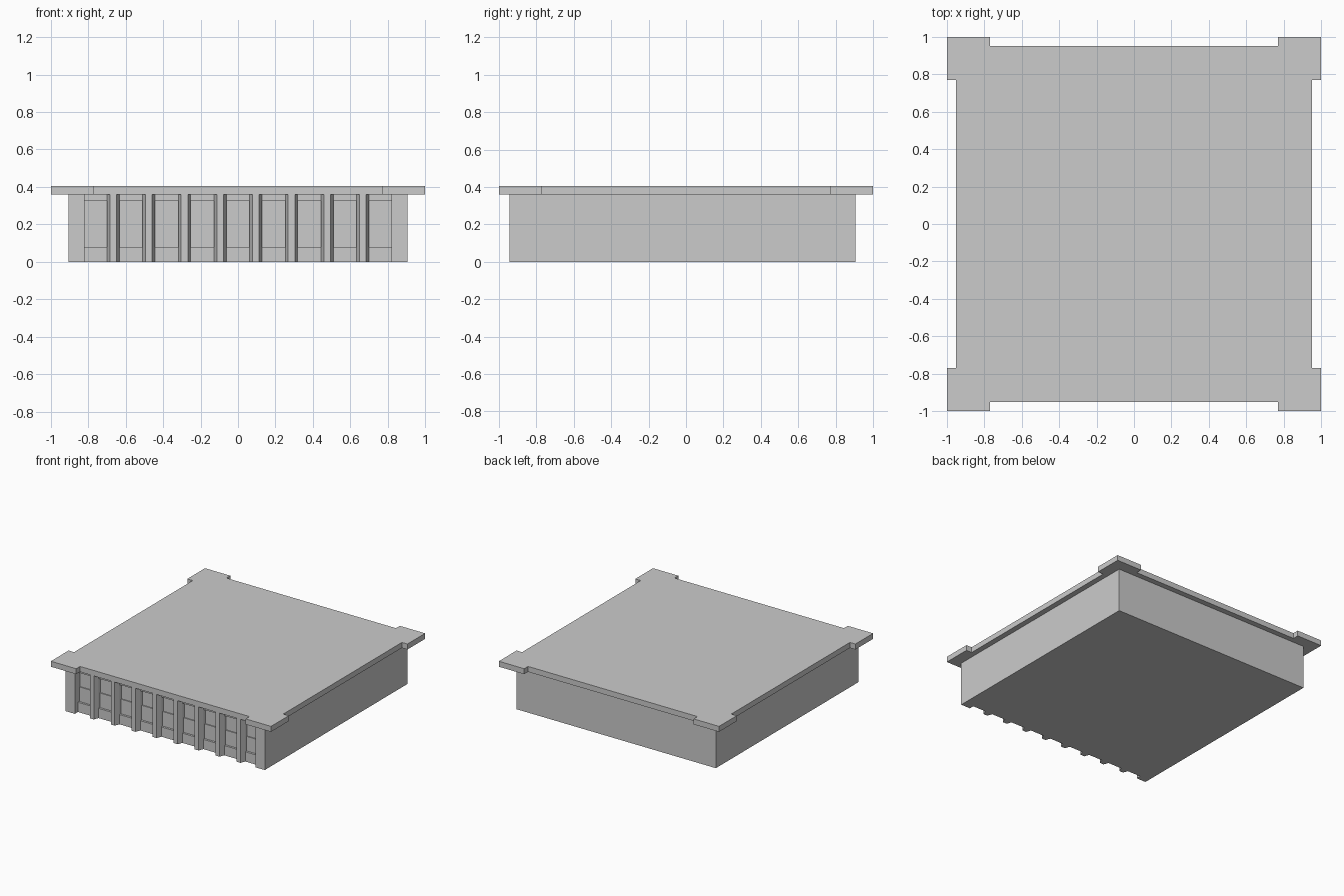
import bpy
import bmesh

cube = bpy.data.objects.get("Cube")
if cube:
    bpy.data.objects.remove(cube, do_unlink=True)

grey = bpy.data.materials.new("plain grey")
grey.use_nodes = True
colour = (0.6, 0.6, 0.6, 1)
grey.diffuse_color = colour
grey.node_tree.nodes["Principled BSDF"].inputs["Base Color"].default_value = colour


def prism(name, outline, bottom, top):
    """Extrude a counter-clockwise plan outline between two heights."""
    bm = bmesh.new()
    base = bm.faces.new([bm.verts.new((x, y, bottom)) for x, y in outline])
    ext = bmesh.ops.extrude_face_region(bm, geom=[base], use_keep_orig=True)
    verts = [v for v in ext["geom"] if isinstance(v, bmesh.types.BMVert)]
    bmesh.ops.translate(bm, verts=verts, vec=(0, 0, top - bottom))
    bmesh.ops.recalc_face_normals(bm, faces=bm.faces)
    mesh = bpy.data.meshes.new(name)
    bm.to_mesh(mesh)
    bm.free()
    mesh.materials.append(grey)
    obj = bpy.data.objects.new(name, mesh)
    bpy.context.collection.objects.link(obj)
    return obj


def rectangle(x0, x1, y0, y1):
    return [(x0, y0), (x1, y0), (x1, y1), (x0, y1)]


SIDE, FRONT, WALL, GLASS = 0.905, -0.945, -0.905, -0.88
PIER, BODY_TOP, SLAB_TOP = 0.82, 0.36, 0.405
SILL, HEAD, MIDDLE = 0.08, 0.325, 0.2
SPACING = 0.1905

# Main block with two corner piers framing the recessed front
half = [(PIER, GLASS), (PIER, FRONT), (SIDE, FRONT), (SIDE, SIDE)]
prism("building_block", half + [(-x, y) for x, y in reversed(half)], 0, BODY_TOP)

# Roof slab with projecting square corners
EDGE, INNER, OUTER = 0.95, 0.77, 1.0
corner = [(EDGE, INNER), (OUTER, INNER), (OUTER, OUTER), (INNER, OUTER), (INNER, EDGE)]
outline = []
for turn in range(4):
    outline += corner
    corner = [(-y, x) for x, y in corner]
prism("roof_slab", outline, BODY_TOP, SLAB_TOP)

# Tapered ribs between the bays
centres = [(i - 3.5) * SPACING for i in range(8)]
for i, c in enumerate(centres):
    wide, narrow = 0.033, 0.018
    prism(f"rib_{i + 1}", [
        (c - wide, GLASS), (c - wide, WALL), (c - narrow, FRONT),
        (c + narrow, FRONT), (c + wide, WALL), (c + wide, GLASS)], 0, BODY_TOP)

# Window bays: sill wall, lintel and projecting lower sash
lefts = [-PIER] + [c + 0.033 for c in centres]
rights = [c - 0.033 for c in centres] + [PIER]
for i, (x0, x1) in enumerate(zip(lefts, rights)):
    bay = rectangle(x0, x1, WALL, GLASS)
    prism(f"sill_wall_{i + 1}", bay, 0, SILL)
    prism(f"lintel_{i + 1}", bay, HEAD, BODY_TOP)
    prism(f"lower_sash_{i + 1}", rectangle(x0, x1, GLASS - 0.008, GLASS), SILL, MIDDLE)
